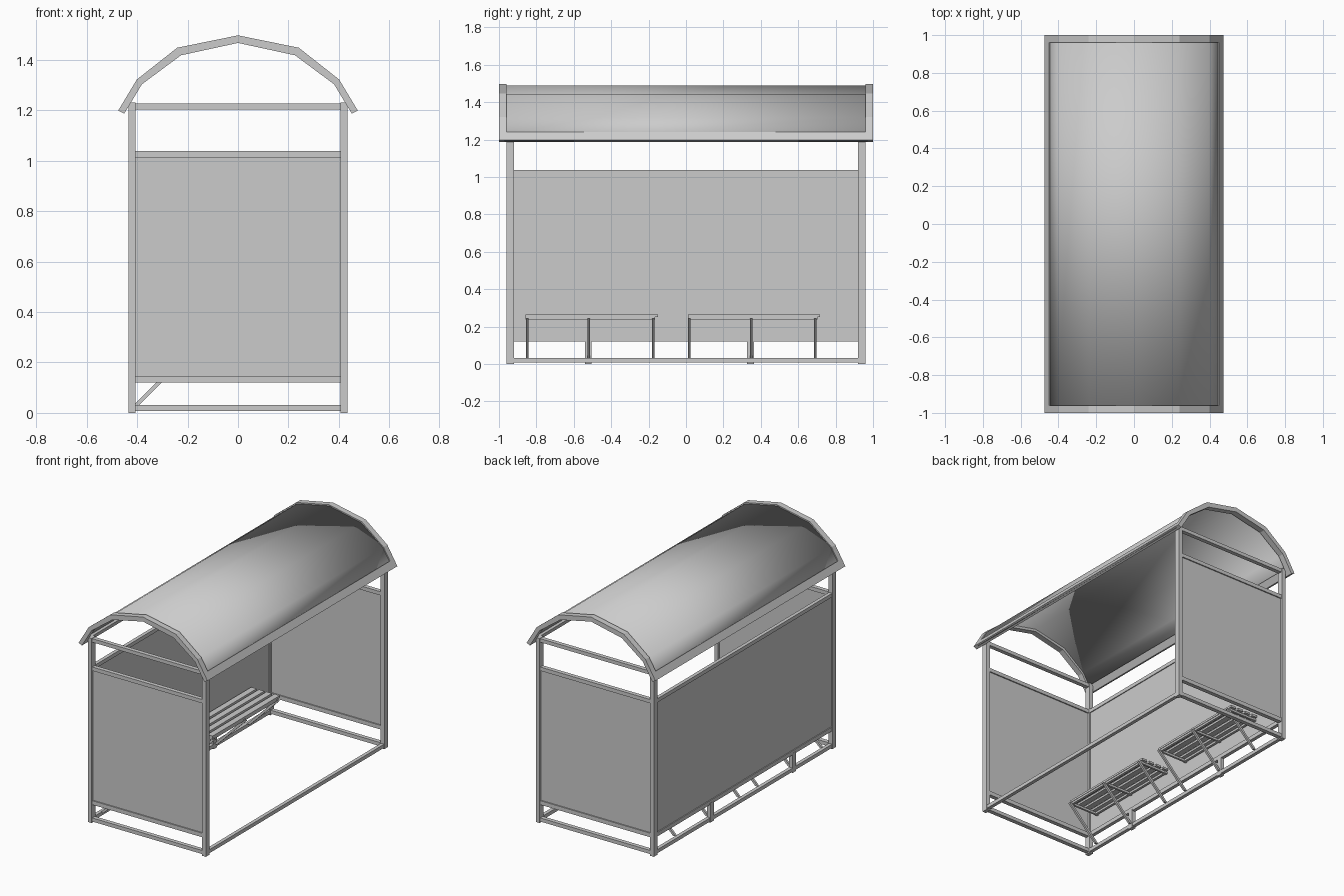
import bpy
import bmesh
from mathutils import Vector

if "Cube" in bpy.data.objects:
    bpy.data.objects.remove(bpy.data.objects["Cube"])


def mesh_object(name, verts, faces):
    me = bpy.data.meshes.new(name)
    me.from_pydata(verts, [], faces)
    bm = bmesh.new()
    bm.from_mesh(me)
    bmesh.ops.recalc_face_normals(bm, faces=bm.faces)
    bm.to_mesh(me)
    bm.free()
    ob = bpy.data.objects.new(name, me)
    bpy.context.collection.objects.link(ob)
    return ob


def extrude_y(name, profile, y0, y1):
    """Closed (x, z) profile extruded from y0 to y1."""
    n = len(profile)
    verts = [(x, y, z) for y in (y0, y1) for x, z in profile]
    faces = [(i, (i + 1) % n, n + (i + 1) % n, n + i) for i in range(n)]
    faces += [tuple(range(n)), tuple(range(n, 2 * n))]
    return mesh_object(name, verts, faces)


def box(name, x0, x1, y0, y1, z0, z1):
    return extrude_y(name, [(x0, z0), (x1, z0), (x1, z1), (x0, z1)], y0, y1)


def strip(outer, inner):
    """Closed profile from an outer and an inner line."""
    return outer + inner[::-1]


# Main posts, rails and glass panels on the two ends
for s, end in ((-1, "front"), (1, "back")):
    ya, yb = sorted((s * 0.92, s * 0.96))
    yc = s * 0.94
    for x0, side in ((-0.435, "left"), (0.407, "right")):
        box(f"{end}_{side}_post", x0, x0 + 0.028, ya, yb, 0, 1.23)
    for name, z0, z1 in (("top", 1.203, 1.227), ("panel_top", 1.013, 1.038),
                         ("panel_bottom", 0.12, 0.147), ("floor", 0.008, 0.032)):
        box(f"{end}_{name}_rail", -0.41, 0.41, yc - 0.014, yc + 0.014, z0, z1)
    box(f"{end}_panel", -0.41, 0.41, yc - 0.006, yc + 0.006, 0.13, 1.03)

# Long rails: floor on both sides, panel frame on the closed side
for x, side in ((-0.421, "left"), (0.421, "right")):
    box(f"{side}_floor_rail", x - 0.012, x + 0.012, -0.92, 0.92, 0.008, 0.032)
box("wall_bottom_rail", -0.433, -0.409, -0.92, 0.92, 0.12, 0.147)
box("wall_top_rail", -0.433, -0.409, -0.92, 0.92, 1.013, 1.038)
box("wall_panel", -0.427, -0.415, -0.92, 0.92, 0.13, 1.03)

# Arched roof: end ribs, edge trims and the curved sheet
half_out = [(0.475, 1.199), (0.401, 1.322), (0.241, 1.448), (0, 1.497)]
half_in = [(0.451, 1.187), (0.381, 1.303), (0.226, 1.418), (0, 1.467)]


def mirrored(half):
    return half + [(-x, z) for x, z in half[-2::-1]]


outer, inner = mirrored(half_out), mirrored(half_in)
for y0, y1, end in ((-1, -0.96, "front"), (0.96, 1, "back")):
    n = len(outer)
    verts = [(x, y, z) for y in (y0, y1) for line in (outer, inner) for x, z in line]
    faces = []
    for i in range(n - 1):
        a, b, c, d = i, n + i, 2 * n + i, 3 * n + i
        faces += [(a, a + 1, b + 1, b), (c, c + 1, d + 1, d),
                  (a, a + 1, c + 1, c), (b, b + 1, d + 1, d)]
    for i in (0, n - 1):
        faces.append((i, n + i, 3 * n + i, 2 * n + i))
    mesh_object(f"{end}_roof_rib", verts, faces)

for s, side in ((-1, "left"), (1, "right")):
    trim = [(0.475, 1.199), (0.449, 1.242), (0.427, 1.228), (0.451, 1.187)]
    extrude_y(f"{side}_roof_trim", [(s * x, z) for x, z in trim], -0.96, 0.96)

mid = [tuple(Vector(a).lerp(Vector(b), 0.35)) for a, b in zip(outer, inner)]
n = len(mid)
sheet = mesh_object("roof_sheet", [(x, y, z) for y in (-0.97, 0.97) for x, z in mid],
                    [(i, i + 1, n + i + 1, n + i) for i in range(n - 1)])
solid = sheet.modifiers.new("thickness", "SOLIDIFY")
solid.thickness = 0.006
solid.offset = 0
for p in sheet.data.polygons:
    p.use_smooth = True

# Two slatted benches on slanted brackets
for k, y0 in enumerate((-0.857, 0.01), 1):
    for i in range(4):
        x = -0.405 + i * 0.057
        box(f"bench_{k}_slat_{i + 1}", x, x + 0.04, y0, y0 + 0.707, 0.252, 0.266)
    for x, name in ((-0.4, "rear"), (-0.205, "front")):
        box(f"bench_{k}_{name}_bar", x - 0.008, x + 0.008, y0, y0 + 0.692, 0.238, 0.252)
    for j, dy in enumerate((0.008, 0.338, 0.682), 1):
        ya, yb = y0 + dy - 0.007, y0 + dy + 0.007
        box(f"bench_{k}_arm_{j}", -0.415, -0.19, ya, yb, 0.238, 0.252)
        extrude_y(f"bench_{k}_brace_{j}",
                  [(-0.415, 0.03), (-0.393, 0.03), (-0.18, 0.243), (-0.202, 0.243)], ya, yb)
    # Short middle foot below the wall panel
    box(f"bench_{k}_wall_foot", -0.434, -0.408, y0 + 0.317, y0 + 0.353, 0, 0.13)
